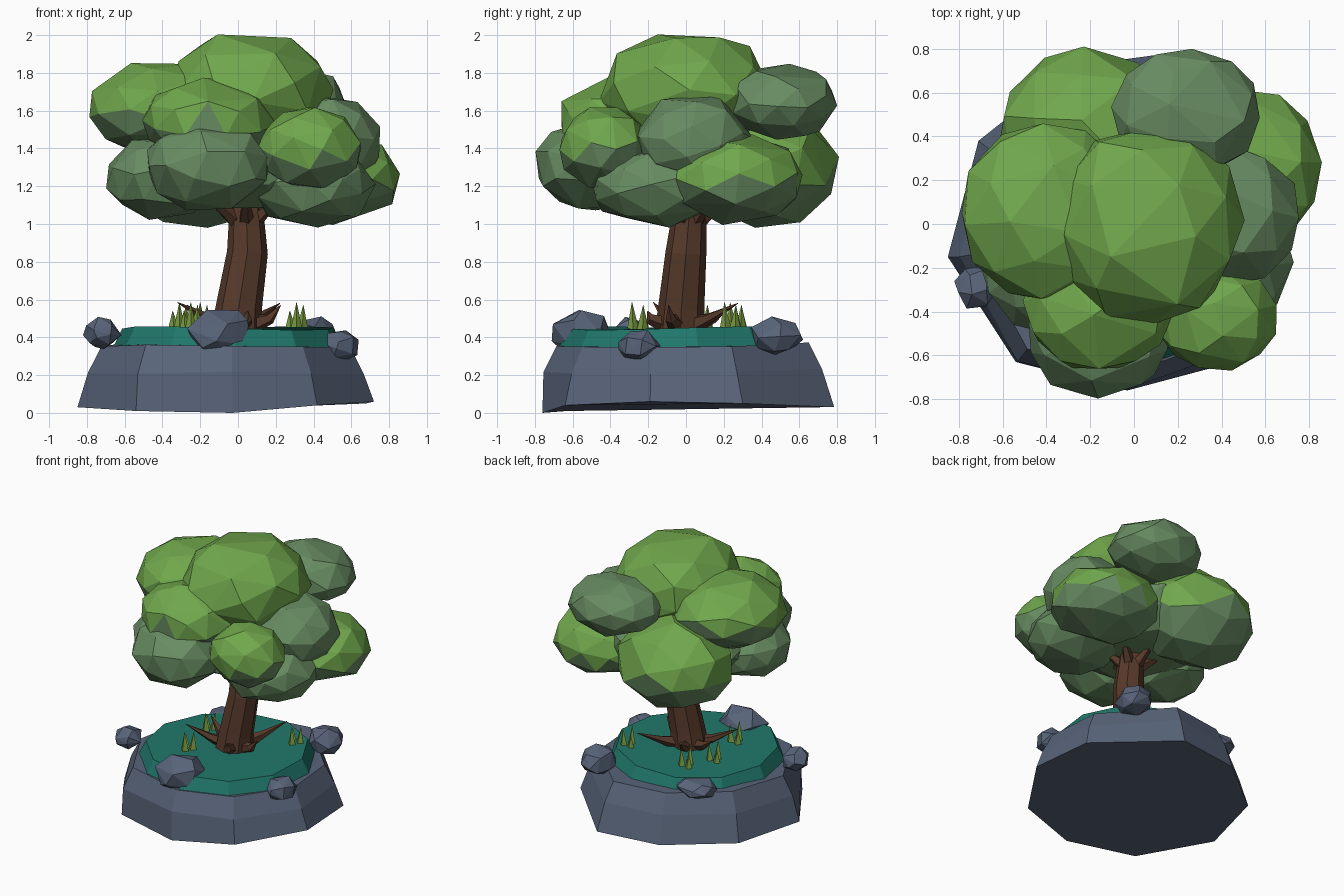
import bpy, bmesh, math, random
from mathutils import Vector, Euler

if "Cube" in bpy.data.objects:
    bpy.data.objects.remove(bpy.data.objects["Cube"])

random.seed(4)


def material(name, r, g, b):
    m = bpy.data.materials.new(name)
    lin = lambda c: (c / 255 / 12.92) if c < 11 else ((c / 255 + 0.055) / 1.055) ** 2.4
    m.diffuse_color = (lin(r), lin(g), lin(b), 1)
    m.use_nodes = True
    m.node_tree.nodes["Principled BSDF"].inputs["Base Color"].default_value = m.diffuse_color
    return m


BRIGHT = material("bright_leaf", 112, 167, 76)
MUTED = material("muted_leaf", 104, 140, 98)
BARK = material("brown_bark", 86, 57, 42)
STONE = material("slate_stone", 88, 100, 121)
TEAL = material("teal_turf", 32, 119, 107)
BLADE = material("grass_blade", 124, 158, 66)


def finish(bm, name, *mats):
    bmesh.ops.recalc_face_normals(bm, faces=bm.faces)
    me = bpy.data.meshes.new(name)
    bm.to_mesh(me)
    bm.free()
    for m in mats:
        me.materials.append(m)
    ob = bpy.data.objects.new(name, me)
    bpy.context.collection.objects.link(ob)
    return ob


def loft(bm, rings):
    """Skin a list of equal-length point rings and cap both ends."""
    vs = [[bm.verts.new(p) for p in r] for r in rings]
    n = len(vs[0])
    for a, b in zip(vs, vs[1:]):
        for i in range(n):
            j = (i + 1) % n
            bm.faces.new((a[i], a[j], b[j], b[i]))
    bm.faces.new(vs[0][::-1])
    bm.faces.new(vs[-1])


def tube(bm, points, radii, sides):
    """Tapered limb through points, rings square to the path."""
    pts = [Vector(p) for p in points]
    rings = []
    for i, (p, r) in enumerate(zip(pts, radii)):
        d = (pts[min(i + 1, len(pts) - 1)] - pts[max(i - 1, 0)]).normalized()
        q = Vector((0, 0, 1)).rotation_difference(d)
        rings.append([p + q @ Vector((r * math.cos(t), r * math.sin(t), 0))
                      for t in (2 * math.pi * k / sides for k in range(sides))])
    loft(bm, rings)


def lump(name, centre, radii, jitter, keep, mats, zmax=9):
    """Rough faceted ellipsoid; a second material goes on downward faces."""
    bm = bmesh.new()
    bmesh.ops.create_icosphere(bm, subdivisions=2, radius=1)
    rot = Euler([random.uniform(0, 6) for _ in range(3)]).to_matrix()
    for v in bm.verts:
        p = rot @ v.co * (1 + random.uniform(-jitter, jitter))
        v.co = Vector(c + r * k for c, r, k in zip(centre, radii, p))
        v.co.z = min(v.co.z, zmax)
    bm.normal_update()
    if len(mats) > 1:
        for f in bm.faces:
            f.material_index = int(f.normal.z < -0.15)
    ob = finish(bm, name, *mats)
    ob.modifiers.new("facets", 'DECIMATE').ratio = keep
    return ob


# Stone plinth: irregular outline, steep at the front left, tapering elsewhere
outline = [(-0.85, -0.15, 0.03), (-0.54, -0.63, 0.01), (-0.03, -0.76, 0.0),
           (0.42, -0.64, 0.04), (0.72, -0.19, 0.06), (0.68, 0.3, 0.05),
           (0.2, 0.785, 0.03), (-0.28, 0.72, 0.03), (-0.71, 0.38, 0.03)]


def level(scale, z):
    ring = []
    for x, y, _ in outline:
        s = scale + (0.05 if y < -0.5 and x < 0.1 else 0)
        ring.append(((x + 0.06) * s - 0.06, y * s - 0.01, z + random.uniform(-0.015, 0.015)))
    return ring


bm = bmesh.new()
loft(bm, [outline, level(0.93, 0.22), level(0.84, 0.36)])
finish(bm, "stone_plinth", STONE)

# Turf slab
bm = bmesh.new()
rings = []
for r, z in ((0.62, 0.335), (0.565, 0.448)):
    rings.append([(-0.05 + r * math.cos(t), -0.06 + r * math.sin(t),
                   z + 0.01 * math.sin(2 * t))
                  for t in (2 * math.pi * k / 11 + 0.2 for k in range(11))])
loft(bm, rings)
finish(bm, "turf", TEAL)

# Loose boulders around the rim
boulders = [((-0.1, -0.55, 0.415), (0.17, 0.16, 0.14)),
            ((-0.72, -0.29, 0.42), (0.095, 0.1, 0.085)),
            ((0.54, -0.25, 0.355), (0.1, 0.11, 0.085)),
            ((0.4, 0.48, 0.41), (0.12, 0.135, 0.1)),
            ((-0.38, 0.41, 0.38), (0.15, 0.13, 0.07))]
for i, (c, r) in enumerate(boulders):
    lump(f"boulder_{i + 1}", c, r, 0.07, 0.4, [STONE])

# Trunk with a gentle bend
bm = bmesh.new()
tube(bm, [(-0.01, -0.03, 0.42), (0.005, -0.025, 0.56), (0.05, 0.0, 0.85),
          (0.045, 0.015, 1.02), (0.03, 0.02, 1.25)],
     [0.135, 0.122, 0.108, 0.094, 0.08], 8)
finish(bm, "trunk", BARK)

# Root spikes at the foot, short limbs under the crown
bm = bmesh.new()
for deg, reach, z in ((207, 0.36, 0.585), (52, 0.36, 0.58), (165, 0.28, 0.57),
                      (285, 0.2, 0.54), (340, 0.24, 0.57), (115, 0.26, 0.56)):
    c, s = math.cos(math.radians(deg)), math.sin(math.radians(deg))
    tube(bm, [(0.06 * c, 0.06 * s - 0.02, 0.46), (0.18 * c, 0.18 * s - 0.02, 0.5),
              (reach * c, reach * s - 0.01, z)], [0.055, 0.03, 0.002], 5)
finish(bm, "roots", BARK)
bm = bmesh.new()
for k in range(6):
    c, s = math.cos(k * 1.047 + 0.6), math.sin(k * 1.047 + 0.6)
    tube(bm, [(0.04 + 0.03 * c, 0.02 + 0.03 * s, 1.0),
              (0.03 + 0.2 * c, 0.01 + 0.2 * s, 1.13)], [0.05, 0.015], 5)
finish(bm, "limbs", BARK)

# Grass tufts: three pointed blades each
bm = bmesh.new()
for x, y in ((-0.25, -0.25), (0.31, 0.24), (-0.2, 0.27), (-0.31, 0.09)):
    for dx, dy, h in ((-0.03, 0.025, 0.09), (0.0, -0.03, 0.135), (0.03, 0.02, 0.12)):
        tube(bm, [(x + dx, y + dy, 0.43), (x + dx * 1.2, y + dy * 1.2, 0.45 + h)],
             [0.034, 0.001], 4)
finish(bm, "grass_tufts", BLADE)

# Crown: overlapping leaf clumps; some bright ones have muted undersides
two = [BRIGHT, MUTED]
one = [MUTED]
clumps = [
    ("top", (0.06, 0.0, 1.7), (0.43, 0.46, 0.325), [BRIGHT]),
    ("left", (-0.4, 0.05, 1.61), (0.385, 0.41, 0.25), two),
    ("front", (-0.16, -0.36, 1.54), (0.34, 0.32, 0.225), two),
    ("front_right", (0.38, -0.43, 1.4), (0.27, 0.24, 0.22), two),
    ("right_back", (0.48, 0.26, 1.24), (0.38, 0.36, 0.235), two),
    ("back_left", (-0.2, 0.42, 1.3), (0.42, 0.38, 0.315), two),
    ("low_front", (-0.16, -0.49, 1.31), (0.33, 0.31, 0.24), one),
    ("low_left", (-0.4, -0.18, 1.25), (0.3, 0.31, 0.22), one),
    ("high_back", (0.24, 0.51, 1.645), (0.34, 0.29, 0.195), one),
    ("right", (0.44, 0.04, 1.43), (0.325, 0.31, 0.26), one),
    ("low_right", (0.39, -0.16, 1.2), (0.33, 0.35, 0.21), one),
    ("core", (0.02, 0.03, 1.3), (0.54, 0.54, 0.25), one),
]
for name, c, r, mats in clumps:
    lump("leaf_clump_" + name, c, [k * 1.02 for k in r], 0.03, 0.8, mats, zmax=2.0)
